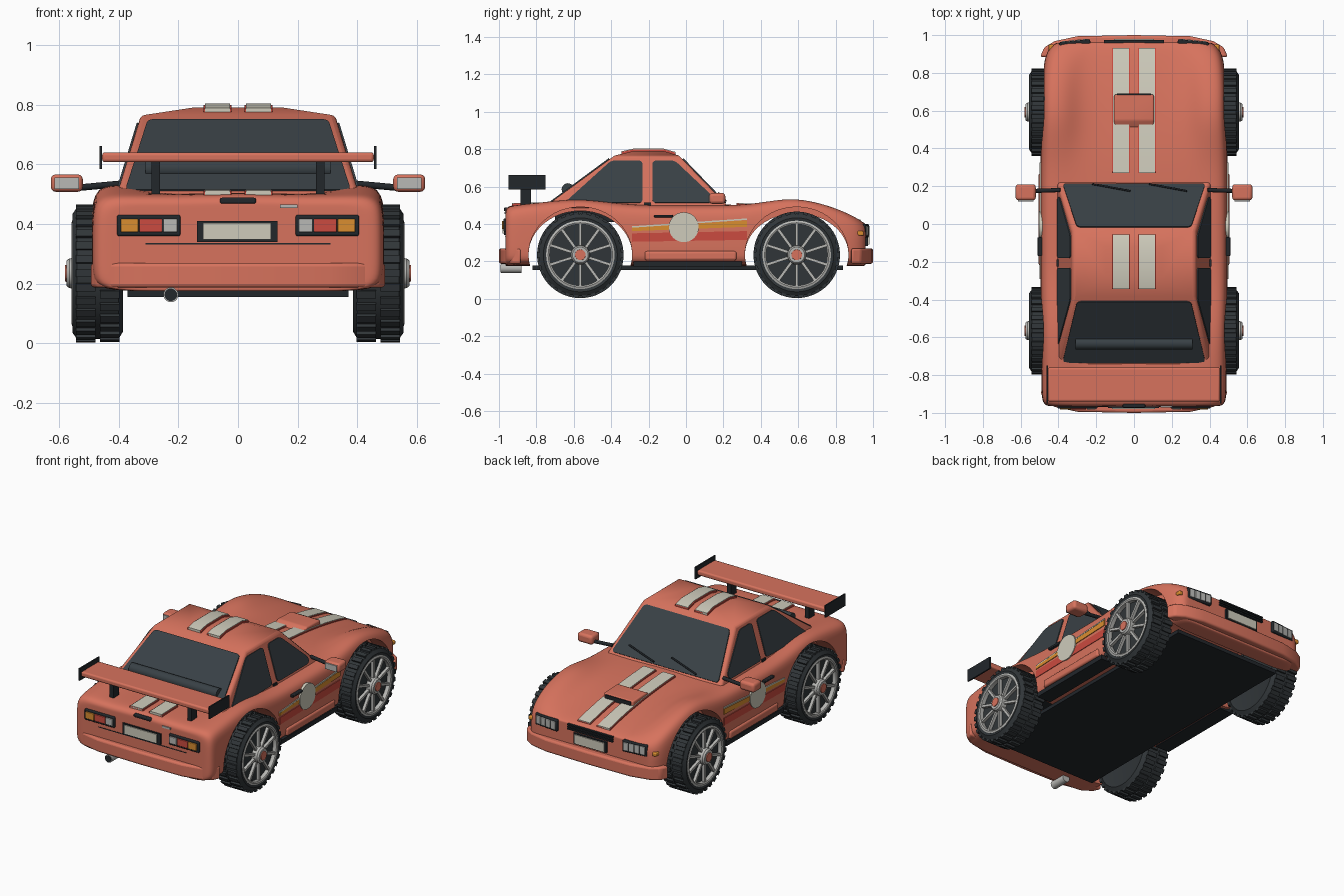
import bpy, bmesh, math
from mathutils import Matrix, Vector

cube = bpy.data.objects.get("Cube")
if cube:
    bpy.data.objects.remove(cube, do_unlink=True)

parts = []


def material(name, r, g, b):
    m = bpy.data.materials.new(name)
    m.use_nodes = True
    m.diffuse_color = (r, g, b, 1)
    m.node_tree.nodes["Principled BSDF"].inputs["Base Color"].default_value = (r, g, b, 1)
    return m


CORAL = material("coral paint", .68, .17, .11)
GLASS = material("dark glass", .04, .052, .06)
BLACK = material("black trim", .016, .02, .024)
RUBBER = material("tyre rubber", .03, .036, .04)
SILVER = material("silver", .48, .48, .46)
CREAM = material("cream", .62, .6, .5)
RED = material("red", .6, .07, .05)
ORANGE = material("orange", .7, .27, .03)


def finish(name, bm, mat, mirror=False, bevel=0):
    bmesh.ops.recalc_face_normals(bm, faces=bm.faces[:])
    me = bpy.data.meshes.new(name)
    bm.to_mesh(me)
    bm.free()
    if mat:
        me.materials.append(mat)
    ob = bpy.data.objects.new(name, me)
    bpy.context.collection.objects.link(ob)
    if bevel:
        b = ob.modifiers.new("bevel", "BEVEL")
        b.width, b.segments = bevel, 3
        b.limit_method = "ANGLE"
    if mirror:
        ob.modifiers.new("mirror", "MIRROR")
    parts.append(ob)
    return ob


def box(name, lo, hi, mat, mirror=False, bevel=0, rot=0):
    lo, hi = Vector(lo), Vector(hi)
    bm = bmesh.new()
    bmesh.ops.create_cube(bm, size=1, matrix=Matrix.Translation((lo + hi) / 2)
                          @ Matrix.Rotation(rot, 4, "Z") @ Matrix.Diagonal((*(hi - lo), 1)))
    return finish(name, bm, mat, mirror, bevel)


def prism(name, pts, axis, lo, hi, mat, mirror=False, bevel=0):
    """Extrude a flat outline along x (axis 0) or z (axis 2)."""
    bm = bmesh.new()
    rings = [[bm.verts.new((v, *p) if axis == 0 else (*p, v)) for p in pts] for v in (lo, hi)]
    for ring in rings:
        bm.faces.new(ring)
    for i in range(len(pts)):
        j = (i + 1) % len(pts)
        bm.faces.new((rings[0][i], rings[0][j], rings[1][j], rings[1][i]))
    return finish(name, bm, mat, mirror, bevel)


def plate(name, pts, mat, mirror=False, r=.02, thick=.009):
    """Thin round-cornered panel lying on the cabin."""
    bm = bmesh.new()
    bm.faces.new([bm.verts.new(p) for p in pts])
    bmesh.ops.bevel(bm, geom=bm.verts[:], offset=r, segments=3, profile=.5, affect="VERTICES")
    face = bm.faces[:][0]
    face.normal_update()
    n = face.normal.copy()
    if n.dot(face.calc_center_median() - Vector((0, -.25, .4))) < 0:
        n.negate()
    bmesh.ops.translate(bm, verts=bm.verts[:], vec=n * -.003)
    new = bmesh.ops.extrude_face_region(bm, geom=[face])["geom"]
    bmesh.ops.translate(bm, verts=[v for v in new if isinstance(v, bmesh.types.BMVert)], vec=n * thick)
    return finish(name, bm, mat, mirror)


def rod(name, p, q, r, mat, mirror=False):
    p, q = Vector(p), Vector(q)
    bm = bmesh.new()
    bmesh.ops.create_cone(bm, cap_ends=True, segments=20, radius1=r, radius2=r, depth=(q - p).length,
                          matrix=Matrix.Translation((p + q) / 2) @ (q - p).to_track_quat("Z", "Y").to_matrix().to_4x4())
    return finish(name, bm, mat, mirror)


def lathe(name, profile, y, z, mat, steps=48):
    """Turn an (x, radius) profile about the axle line."""
    bm = bmesh.new()
    vs = [bm.verts.new((x, y, z + r)) for x, r in profile]
    es = [bm.edges.new(e) for e in zip(vs, vs[1:])]
    bmesh.ops.spin(bm, geom=vs + es, cent=(0, y, z), axis=(1, 0, 0), angle=math.tau, steps=steps)
    bmesh.ops.remove_doubles(bm, verts=bm.verts[:], dist=.0005)
    return finish(name, bm, mat, True)


def ring_of_boxes(name, y, z, rows, n, r, size, mat):
    bm = bmesh.new()
    for k, x in enumerate(rows):
        for i in range(n):
            bmesh.ops.create_cube(bm, size=1, matrix=Matrix.Translation((0, y, z))
                                  @ Matrix.Rotation(math.tau * (i + k / 2) / n, 4, "X")
                                  @ Matrix.Translation((x, 0, r)) @ Matrix.Diagonal((*size, 1)))
    return finish(name, bm, mat, True)


# Body shell: (y, half width, deck height, fender rise)
stations = [(-.965, .455, .47, 0), (-.95, .485, .495, 0), (-.88, .49, .5, .005), (-.75, .49, .5, .02),
            (-.57, .492, .5, .038), (-.4, .495, .5, .015), (-.25, .495, .5, 0), (0, .495, .5, 0),
            (.25, .495, .5, 0), (.36, .495, .495, .015), (.46, .493, .487, .04), (.58, .49, .475, .067),
            (.72, .49, .455, .06), (.84, .48, .432, .04), (.92, .46, .415, .015), (.96, .42, .4, 0)]


def section(y, w, h, f, scale=1):
    half = [(0, h + .006), (.2, h), (w - .2, h + .25 * f), (w - .13, h + .9 * f), (w - .06, h + f),
            (w - .008, h + f - .022), (w, h - .09), (w, .3), (w, .23), (w - .015, .175), (.25, .175), (0, .175)]
    ring = half + [(-x, z) for x, z in half[-2:0:-1]]
    return [(x * scale, y, .32 + (z - .32) * scale) for x, z in ring]


rings = [section(*stations[0], s) for s in (.5, .92)] + [section(*s) for s in stations]
rings += [section(*stations[-1], s) for s in (.92, .5)]
bm = bmesh.new()
rows = [[bm.verts.new(p) for p in ring] for ring in rings]
for a, b in zip(rows, rows[1:]):
    for i in range(len(a)):
        j = (i + 1) % len(a)
        bm.faces.new((a[i], a[j], b[j], b[i]))
bm.faces.new(rows[0])
bm.faces.new(rows[-1])
body = finish("body_shell", bm, CORAL)
body.modifiers.new("round", "SUBSURF").levels = 2

# Wheel arches cut from the shell
FRONT, REAR, AXLE = .592, -.565, .235


def arch(y, lo, hi, top, mirror):
    pts = [(y + .277 * math.cos(math.tau * i / 48), AXLE + (top - AXLE) * math.sin(math.tau * i / 48)) for i in range(48)]
    cutter = prism("arch_cutter", pts, 0, lo, hi, None, mirror)
    cutter.hide_render = True
    parts.remove(cutter)
    cut = body.modifiers.new("arch", "BOOLEAN")
    cut.operation, cut.solver, cut.object = "DIFFERENCE", "EXACT", cutter
    return cutter


cutters = [arch(FRONT, -.7, .7, .457, False), arch(REAR, -.7, .7, .47, False),
           arch(FRONT, .37, .71, .491, True), arch(REAR, .37, .71, .491, True)]
bpy.context.view_layer.update()
shell = bpy.data.meshes.new_from_object(body.evaluated_get(bpy.context.evaluated_depsgraph_get()))
body.modifiers.clear()
body.data = shell
for c in cutters:
    bpy.data.objects.remove(c, do_unlink=True)

# Floor, inner tub, sills
box("floor_plate", (-.37, -.82, .155), (.37, .84, .178), BLACK)
box("rear_tub", (-.355, -.7, .41), (.355, -.36, .48), BLACK)
box("sill_strip", (.4, -.28, .172), (.497, .3, .2), BLACK, True)
box("sill_panel", (.45, -.22, .205), (.505, .27, .255), CORAL, True, .012)

# Bumpers
for name, s in (("rear_bumper", -1), ("front_bumper", 1)):
    side = [(.3, .994), (.42, .968), (.475, .935), (.497, .885), (.4, .88)]
    outline = [(x, s * y) for x, y in side] + [(-x, s * y) for x, y in reversed(side)] + [(0, s)]
    prism(name, outline, 2, .187, .27, CORAL, bevel=.012)

# Cabin
BASE, TOP = .485, .765


def on_cabin(z, base, top):
    return base + (top - base) * (z - BASE) / (TOP - BASE)


def rear_y(z): return on_cabin(z, -.765, -.385)
def front_y(z): return on_cabin(z, .235, -.035)
def side_x(z): return on_cabin(z, .41, .325)


bm = bmesh.new()
for s in (-1, 1):
    for z in (BASE, TOP):
        for y in (rear_y(z), front_y(z)):
            bm.verts.new((s * side_x(z), y, z))
    for y in (-.28, -.12):
        bm.verts.new((s * .15, y, .79))
bmesh.ops.convex_hull(bm, input=bm.verts[:])
bmesh.ops.dissolve_limit(bm, angle_limit=.02, verts=bm.verts[:], edges=bm.edges[:])
finish("cabin", bm, CORAL, bevel=.014)

for name, fy in (("rear_window", rear_y), ("windshield", front_y)):
    plate(name, [(x, fy(z), z) for x, z in ((-.378, .51), (.378, .51), (.302, .747), (-.302, .747))], GLASS)
for name, pts in (("rear_side_window", [(-.65, .512), (-.4, .738), (-.232, .738), (-.232, .512)]),
                  ("door_window", [(-.18, .512), (-.18, .738), (-.06, .738), (.145, .545), (.14, .512)])):
    plate(name, [(side_x(z), y, z) for y, z in pts], GLASS, True)
box("window_pillar_trim", (.38, -.225, .5), (.41, -.187, .515), BLACK, True)
rod("rear_window_blind", (-.31, -.632, .585), (.31, -.632, .585), .033, GLASS)
for x in (-.22, .08):
    rod("wiper", (x, .212, .525), (x + .2, .175, .565), .005, BLACK)

# Racing stripes with red edging, following hood, roof and trunk
hood = [(.27, .5)] + [(y, h) for y, w, h, f in stations if .3 < y < .9] + [(.933, .41)]
roof = [(-.345, .776), (-.28, .79), (-.12, .79), (-.055, .772)]
trunk = [(-.93, .499), (-.77, .503)]
for name, path in (("hood_stripe", hood), ("roof_stripe", roof), ("trunk_stripe", trunk)):
    for edge, mat, rise, grow in (("", CREAM, .013, 0), ("_edge", RED, .009, .006)):
        outline = [(y, z + rise) for y, z in path] + [(y, z - .012) for y, z in reversed(path)]
        prism(name + edge, outline, 0, .027 - grow, .11 + grow, mat, True)

# Hood scoop
prism("hood_scoop", [(.51, .485), (.55, .506), (.685, .5), (.685, .44), (.51, .44)], 0, -.105, .105, CORAL, bevel=.008)
box("scoop_opening", (-.09, .68, .466), (.09, .69, .495), BLACK)

# Door stripes, roundel and handle
for name, mat, pts in (("side_stripe_cream", CREAM, [(-.29, .388), (.325, .43), (.325, .422), (-.29, .38)]),
                       ("side_stripe_orange", ORANGE, [(-.29, .38), (.325, .42), (.325, .385), (-.29, .362)]),
                       ("side_stripe_red", RED, [(-.29, .35), (.325, .362), (.325, .315), (-.29, .305)])):
    prism(name, pts, 0, .47, .499, mat, True)
lathe("door_roundel", [(.47, .08), (.503, .08), (.503, 0)], -.012, .383, CREAM)
box("door_handle", (.47, -.17, .435), (.51, -.07, .449), BLACK, True, .004)

# Mirrors
box("mirror_housing", (.52, .125, .508), (.627, .21, .566), CORAL, True, .016)
box("mirror_glass", (.533, .119, .518), (.614, .127, .556), SILVER, True)
rod("mirror_arm", (.39, .18, .535), (.53, .175, .522), .011, BLACK, True)

# Rear wing
box("wing_blade", (-.455, -.94, .607), (.455, -.76, .64), CORAL, bevel=.01)
box("wing_end_plate", (.455, -.95, .585), (.464, -.75, .662), BLACK, True)
box("wing_support", (.262, -.885, .48), (.29, -.83, .615), BLACK, True)

# Tail: lamps, plate, handle, badge, exhaust
box("tail_lamp_frame", (.193, -.976, .36), (.405, -.94, .43), BLACK, True, .006)
for name, x0, x1, mat in (("reverse_lamp", .203, .25, SILVER), ("brake_lamp", .254, .33, RED), ("rear_indicator", .334, .392, ORANGE)):
    box(name, (x0, -.983, .373), (x1, -.97, .417), mat, True, .003)
box("rear_plate_frame", (-.137, -.974, .34), (.133, -.95, .41), BLACK)
box("rear_plate", (-.117, -.98, .348), (.11, -.97, .403), CREAM)
box("trunk_handle", (-.06, -.973, .468), (.06, -.93, .488), BLACK, False, .006)
box("tail_badge", (.14, -.971, .453), (.2, -.95, .465), SILVER)
box("trunk_seam", (-.31, -.968, .332), (.31, -.955, .336), BLACK)
rod("exhaust_pipe", (-.225, -.99, .163), (-.225, -.88, .163), .025, SILVER)
rod("exhaust_bore", (-.225, -.993, .163), (-.225, -.985, .163), .021, BLACK)

# Nose: headlights, markers, grille, plate
box("headlight_frame", (.23, .925, .328), (.395, .97, .4), BLACK, True, .006, -.1)
for i in range(4):
    x = .24 + i * .037
    y = .974 - .1 * (x + .017 - .3125)
    box("headlight_lens", (x, y - .02, .338), (x + .033, y, .39), SILVER, True, .004, -.1)
box("front_indicator", (.425, .915, .338), (.452, .95, .362), ORANGE, True, .006)
for z in (.362, .376, .39):
    box("grille_bar", (-.16, .94, z), (.16, .973, z + .008), BLACK)
box("front_plate_frame", (-.115, .94, .283), (.115, .974, .352), BLACK)
box("front_plate", (-.105, .96, .29), (.105, .98, .346), CREAM)

# Wheels
for end, y in (("front", FRONT), ("rear", REAR)):
    lathe(end + "_tyre", [(.392, 0), (.392, .17), (.385, .195), (.4, .22), (.54, .22), (.555, .198),
                          (.55, .178), (.528, .174), (.528, 0)], y, AXLE, RUBBER)
    ring_of_boxes(end + "_tread", y, AXLE, (.43, .51), 30, .222, (.065, .026, .018), RUBBER)
    lathe(end + "_rim", [(.52, .164), (.553, .164), (.557, .172), (.553, .183), (.52, .183)], y, AXLE, SILVER)
    ring_of_boxes(end + "_spokes", y, AXLE, (.541,), 10, .1, (.018, .015, .14), SILVER)
    lathe(end + "_hub", [(.52, .052), (.565, .05), (.575, .042), (.575, 0)], y, AXLE, SILVER, 24)
    lathe(end + "_hub_cap", [(.56, .03), (.58, .028), (.58, 0)], y, AXLE, CORAL, 24)

# Smooth shading with crisp edges
bpy.ops.object.select_all(action="DESELECT")
for ob in parts:
    ob.select_set(True)
bpy.context.view_layer.objects.active = body
bpy.ops.object.shade_smooth_by_angle(angle=math.radians(35))
